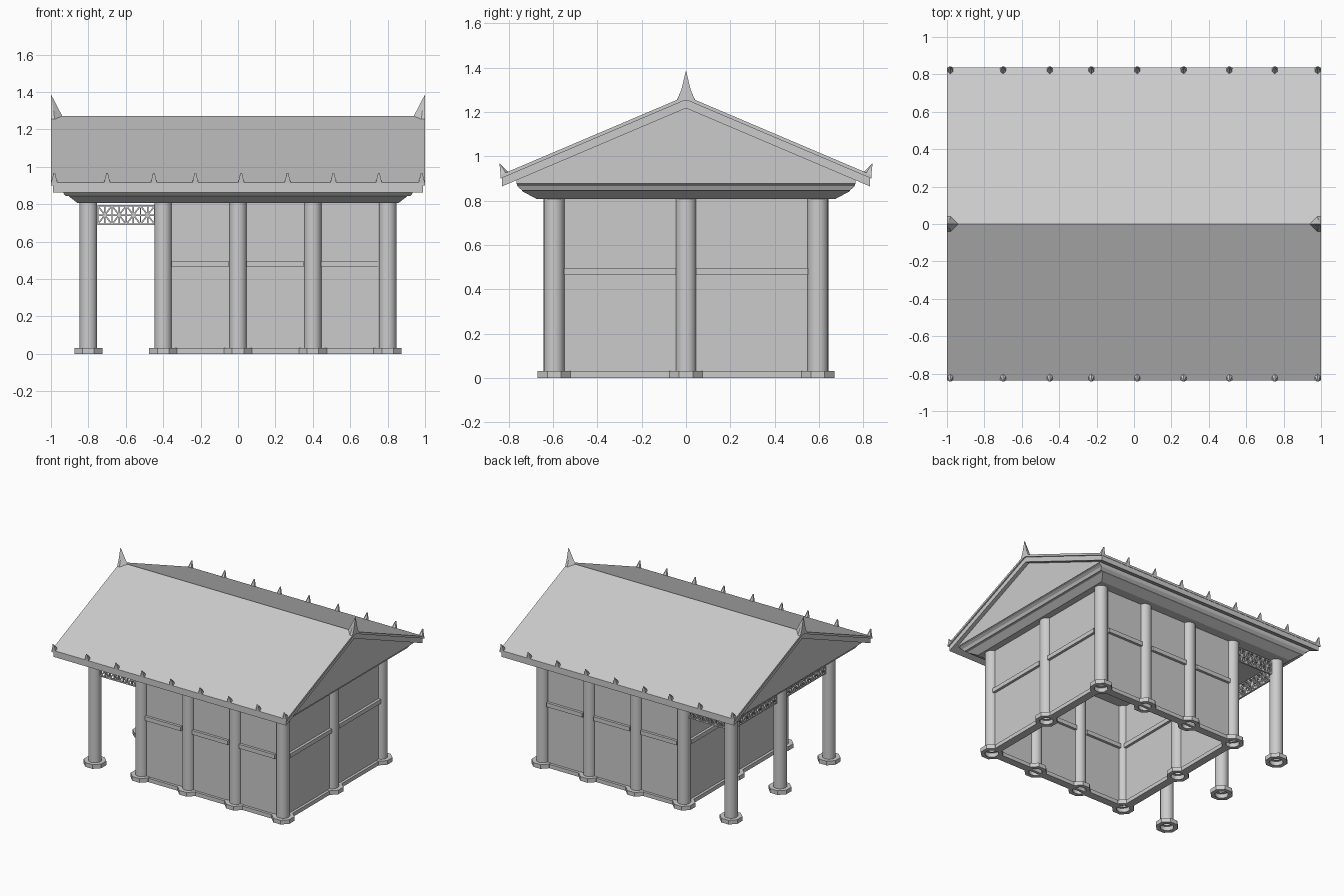
import bpy, bmesh, math
from mathutils import Vector, Matrix

if "Cube" in bpy.data.objects:
    bpy.data.objects.remove(bpy.data.objects["Cube"])

stone = bpy.data.materials.new("plain grey stone")
stone.diffuse_color = (0.6, 0.6, 0.6, 1)
stone.use_nodes = True
stone.node_tree.nodes["Principled BSDF"].inputs["Base Color"].default_value = stone.diffuse_color


def finish(name, bm, smooth=False):
    bmesh.ops.recalc_face_normals(bm, faces=bm.faces)
    me = bpy.data.meshes.new(name)
    bm.to_mesh(me)
    bm.free()
    ob = bpy.data.objects.new(name, me)
    bpy.context.collection.objects.link(ob)
    me.materials.append(stone)
    if smooth:
        bpy.context.view_layer.objects.active = ob
        ob.select_set(True)
        bpy.ops.object.shade_smooth_by_angle(angle=math.radians(35))
        ob.select_set(False)
    return ob


def add_box(bm, x0, x1, y0, y1, z0, z1):
    m = Matrix.Translation(((x0 + x1) / 2, (y0 + y1) / 2, (z0 + z1) / 2)) \
        @ Matrix.Diagonal((x1 - x0, y1 - y0, z1 - z0, 1))
    bmesh.ops.create_cube(bm, size=1, matrix=m)


def add_loft(bm, rings, cap=True):
    """Join equal-length point rings, closing both ends if asked."""
    vs = [[bm.verts.new(p) for p in r] for r in rings]
    n = len(vs[0])
    for a, b in zip(vs, vs[1:]):
        for i in range(n):
            bm.faces.new((a[i], a[(i + 1) % n], b[(i + 1) % n], b[i]))
    if cap:
        bm.faces.new(vs[0])
        bm.faces.new(vs[-1])


def prism_x(name, profile, half):
    bm = bmesh.new()
    add_loft(bm, [[(s * half, y, z) for y, z in profile] for s in (-1, 1)])
    return finish(name, bm)


def circle(x, y, z, r, n, off=0.0):
    return [(x + r * math.cos(off + i * math.tau / n),
             y + r * math.sin(off + i * math.tau / n), z) for i in range(n)]


XS = (-0.8, -0.4, 0, 0.4, 0.8)
YC = 0.595
spots = [(x, s * YC) for x in XS for s in (-1, 1)]
spots += [(-0.8, 0), (-0.4, 0), (0.8, 0)]

# Columns with eight-sided ring bases
cols, bases = bmesh.new(), bmesh.new()
for x, y in spots:
    add_loft(cols, [circle(x, y, 0.0, 0.047, 24), circle(x, y, 0.815, 0.047, 24)], cap=False)
    o = math.pi / 8
    add_loft(bases, [circle(x, y, 0, 0.05, 8, o), circle(x, y, 0, 0.081, 8, o),
                     circle(x, y, 0.032, 0.081, 8, o), circle(x, y, 0.032, 0.03, 8, o)], cap=False)
finish("columns", cols, True)
finish("column_bases", bases)

# Room walls, middle rails and sill beams
walls, rails, sills = bmesh.new(), bmesh.new(), bmesh.new()
for s in (-1, 1):
    y = s * YC
    add_box(walls, -0.39, 0.75, y - 0.01, y + 0.01, 0.0, 0.82)
    for a in (-0.4, 0, 0.4):
        add_box(rails, a + 0.045, a + 0.35, y - 0.03, y + 0.03, 0.465, 0.497)
        add_box(sills, a + 0.045, a + 0.355, y - 0.03, y + 0.03, 0, 0.03)
for x in (-0.4, 0.8):
    for a, b in ((-0.55, -0.045), (0.045, 0.55)):
        add_box(walls, x - 0.01, x + 0.01, a, b, 0.0, 0.82)
        add_box(rails, x - 0.03, x + 0.03, a, b, 0.465, 0.497)
        add_box(sills, x - 0.03, x + 0.03, a, b, 0, 0.03)
finish("walls", walls)
finish("wall_rails", rails)
finish("sill_beams", sills)


# Porch lattices: framed cells with crossed bars
def add_bar(bm, p, q, across, w=0.009, d=0.014):
    p, q, n = Vector(p), Vector(q), Vector(across)
    u = (q - p).normalized()
    v = u.cross(n)
    add_loft(bm, [[e + v * a * w / 2 + n * b * d / 2
                   for a, b in ((-1, -1), (1, -1), (1, 1), (-1, 1))] for e in (p, q)])


def lattice(bm, start, direction, length, cells):
    st, d = Vector(start), Vector(direction)
    n = d.cross(Vector((0, 0, 1)))
    z0, zm, z1 = 0.693, 0.742, 0.792

    def at(t, z):
        return st + d * t + Vector((0, 0, z))
    for z in (z0, zm, z1):
        add_bar(bm, at(0, z), at(length, z), n)
    step = length / cells
    for i in range(2 * cells + 1):
        t = i * step / 2
        add_bar(bm, at(t, z0), at(t, z1), n, 0.007)
    for i in range(cells):
        add_bar(bm, at(i * step, z0), at((i + 1) * step, z1), n, 0.008)
        add_bar(bm, at(i * step, z1), at((i + 1) * step, z0), n, 0.008)


lat = bmesh.new()
for s in (-1, 1):
    lattice(lat, (-0.75, s * YC, 0), (1, 0, 0), 0.305, 4)
for y in (-0.548, 0.048):
    lattice(lat, (-0.8, y, 0), (0, 1, 0), 0.5, 6)
finish("porch_lattice", lat)

# Stepped cornice under the roof
bm = bmesh.new()
steps = ((0.86, 0.675, 0.808), (0.905, 0.74, 0.843), (0.925, 0.74, 0.846),
         (0.935, 0.76, 0.865), (0.955, 0.765, 0.878), (0.955, 0.765, 0.895))
add_loft(bm, [[(a * hx, b * hy, z) for a, b in ((-1, -1), (1, -1), (1, 1), (-1, 1))]
              for hx, hy, z in steps])
finish("cornice", bm)

# Gable body and two-layer roof
SL = 0.425
prism_x("gable_wall", [(-0.765, 0.885), (0.765, 0.885), (0.765, 0.9), (0, 1.222), (-0.765, 0.9)], 0.96)


def slab(name, top, bottom, end, half):
    prof = [(-end, bottom - SL * end), (0, bottom), (end, bottom - SL * end),
            (end, top - SL * end), (0, top), (-end, top - SL * end)]
    return prism_x(name, prof, half)


slab("roof_underlayer", 1.256, 1.217, 0.83, 0.99)
slab("roof_top", 1.272, 1.255, 0.836, 1.0)

# Ridge end horns
bm = bmesh.new()
for s in (-1, 1):
    base = [(s, -0.042, 1.25), (s * 0.98, -0.042, 1.252), (s * 0.937, 0, 1.268),
            (s * 0.98, 0.042, 1.252), (s, 0.042, 1.25)]
    vs = [bm.verts.new(p) for p in base]
    mid = [bm.verts.new((s - (s - x) * 0.72, y * 0.5, 1.30)) for x, y, z in base]
    tip = bm.verts.new((s, 0, 1.388))
    for i in range(5):
        j = (i + 1) % 5
        bm.faces.new((vs[i], vs[j], mid[j], mid[i]))
        bm.faces.new((mid[i], mid[j], tip))
    bm.faces.new(vs)
finish("ridge_horns", bm)

# Small spikes along both eaves
bm = bmesh.new()
for x in (-0.982, -0.7, -0.45, -0.228, 0.017, 0.265, 0.51, 0.753, 0.982):
    for s in (-1, 1):
        base = [(x - 0.017, s * 0.836, 0.912), (x + 0.017, s * 0.836, 0.912),
                (x + 0.015, s * 0.812, 0.922), (x, s * 0.802, 0.93), (x - 0.015, s * 0.812, 0.922)]
        top = [(x + a, s * y, z) for a, y, z in ((-0.004, 0.842, 0.968), (0.004, 0.842, 0.968),
               (0.004, 0.838, 0.964), (0, 0.836, 0.963), (-0.004, 0.838, 0.964))]
        add_loft(bm, [base, top])
finish("eave_spikes", bm)
